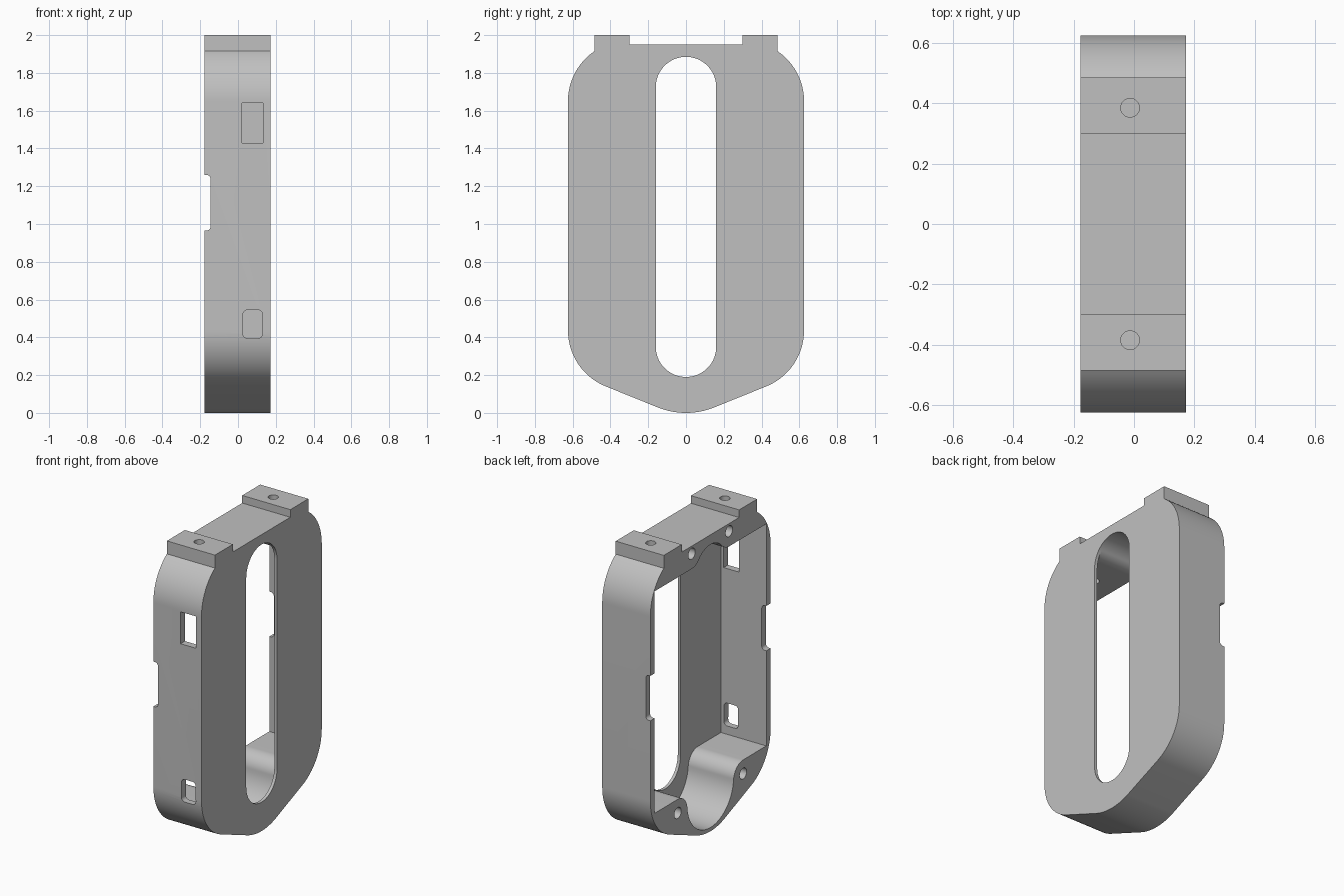
import bpy
import bmesh
from math import sin, cos, atan2, hypot, radians, degrees

cube = bpy.data.objects.get("Cube")
if cube:
    bpy.data.objects.remove(cube, do_unlink=True)

# Single plain grey material
grey = bpy.data.materials.new("plain_grey")
grey.use_nodes = True
colour = (0.53, 0.53, 0.53, 1)
grey.diffuse_color = colour
grey.node_tree.nodes["Principled BSDF"].inputs["Base Color"].default_value = colour

X_OPEN, X_FACE, X_PLATE = -0.178, 0.172, 0.152


def arc(cu, cv, r, a0, a1, n=20):
    """Points on a circle between two angles in degrees."""
    angles = [radians(a0 + (a1 - a0) * i / n) for i in range(n + 1)]
    return [(cu + r * cos(a), cv + r * sin(a)) for a in angles]


def mirrored(half):
    """Close a right-hand profile with its mirror image, skipping centre points."""
    return half + [(-u, v) for u, v in reversed(half) if u > 1e-4]


def rounded_rect(u0, u1, v0, v1, r):
    pts = []
    for u, v, a in ((u1 - r, v1 - r, 0), (u0 + r, v1 - r, 90),
                    (u0 + r, v0 + r, 180), (u1 - r, v0 + r, 270)):
        pts += arc(u, v, r, a, a + 90, 8)
    return pts


def prism(name, pts, axis, lo, hi):
    """Extrude a 2D profile along the x, y or z axis."""
    place = {"x": lambda u, v, w: (w, u, v),
             "y": lambda u, v, w: (u, w, v),
             "z": lambda u, v, w: (u, v, w)}[axis]
    bm = bmesh.new()
    a = [bm.verts.new(place(u, v, lo)) for u, v in pts]
    b = [bm.verts.new(place(u, v, hi)) for u, v in pts]
    bm.faces.new(a)
    bm.faces.new(b)
    for i in range(len(pts)):
        j = (i + 1) % len(pts)
        bm.faces.new((a[i], a[j], b[j], b[i]))
    bmesh.ops.recalc_face_normals(bm, faces=bm.faces)
    mesh = bpy.data.meshes.new(name)
    bm.to_mesh(mesh)
    bm.free()
    obj = bpy.data.objects.new(name, mesh)
    bpy.context.collection.objects.link(obj)
    return obj


def circle(u, v, r):
    return arc(u, v, r, 0, 360 - 360 / 32, 31)


# Outer body: pointed base, rounded shoulders, two raised mounting lugs
shoulder, centre_y = 0.32, 0.305
outer = arc(0, 0.4, 0.4, -90, -68, 8)
outer += arc(centre_y, 0.437, shoulder, -68, 0)
outer += arc(centre_y, 1.65, shoulder, 0, 55.8)
outer += [(0.485, 2.0), (0.298, 2.0), (0.298, 1.95)]
frame = prism("frame", mirrored(outer), "x", X_OPEN, X_FACE)

# Cavity: round recesses blending into the screw bosses at both ends
boss_r = 0.1
low_boss, low_recess = (0.34, 0.24), (0, 0.266)
top_boss, top_recess = (0.194, 1.9), (0, 1.725)


def link(recess, boss):
    """Direction and radius of a recess tangent to its boss."""
    du, dv = boss[0] - recess[0], boss[1] - recess[1]
    return degrees(atan2(dv, du)), hypot(du, dv) - boss_r


low_a, low_r = link(low_recess, low_boss)
top_a, top_r = link(top_recess, top_boss)
inner = arc(*low_recess, low_r, -90, low_a)
inner += arc(*low_boss, boss_r, 180 + low_a, 90)[1:]
inner += [(0.58, 0.34), (0.58, 1.8)]
inner += arc(*top_boss, boss_r, -90, top_a - 180)
inner += arc(*top_recess, top_r, top_a, 90)[1:]
cutters = [prism("cavity_cutter", mirrored(inner), "x", X_OPEN - 0.1, X_PLATE)]

# Long slot through the face plate
slot = arc(0, 1.725, 0.16, 0, 180, 32) + arc(0, 0.35, 0.16, 180, 360, 32)
cutters.append(prism("slot_cutter", slot, "x", 0.12, 0.3))

# Windows in the front wall
upper = [(0.02, 1.43), (0.132, 1.43), (0.132, 1.64), (0.02, 1.64)]
lower = rounded_rect(0.026, 0.13, 0.395, 0.545, 0.025)
for pts in (upper, lower):
    cutters.append(prism("window_cutter", pts, "y", -0.8, -0.5))

# Notch across the open edges of both walls
notch = rounded_rect(-0.3, -0.145, 0.965, 1.26, 0.022)
cutters.append(prism("notch_cutter", notch, "y", -0.8, 0.8))

# Screw holes in the bosses, and through the lugs
for side in (-1, 1):
    for y, z in (low_boss, top_boss):
        z += 0.01 if z < 1 else 0
        cutters.append(prism("screw_cutter", circle(side * y, z, 0.036),
                             "x", X_OPEN - 0.1, 0.05))
    cutters.append(prism("lug_cutter", circle(-0.013, side * 0.385, 0.031),
                         "z", 1.7, 2.1))

# Cut everything out of the body
bpy.ops.object.select_all(action="DESELECT")
bpy.context.view_layer.objects.active = frame
frame.select_set(True)
for cutter in cutters:
    cutter.hide_render = True
    mod = frame.modifiers.new("cut", "BOOLEAN")
    mod.operation = "DIFFERENCE"
    mod.solver = "EXACT"
    mod.object = cutter
    bpy.ops.object.modifier_apply(modifier=mod.name)
for cutter in cutters:
    bpy.data.objects.remove(cutter, do_unlink=True)

frame.data.materials.clear()
frame.data.materials.append(grey)
bpy.ops.object.shade_smooth_by_angle(angle=radians(25))
